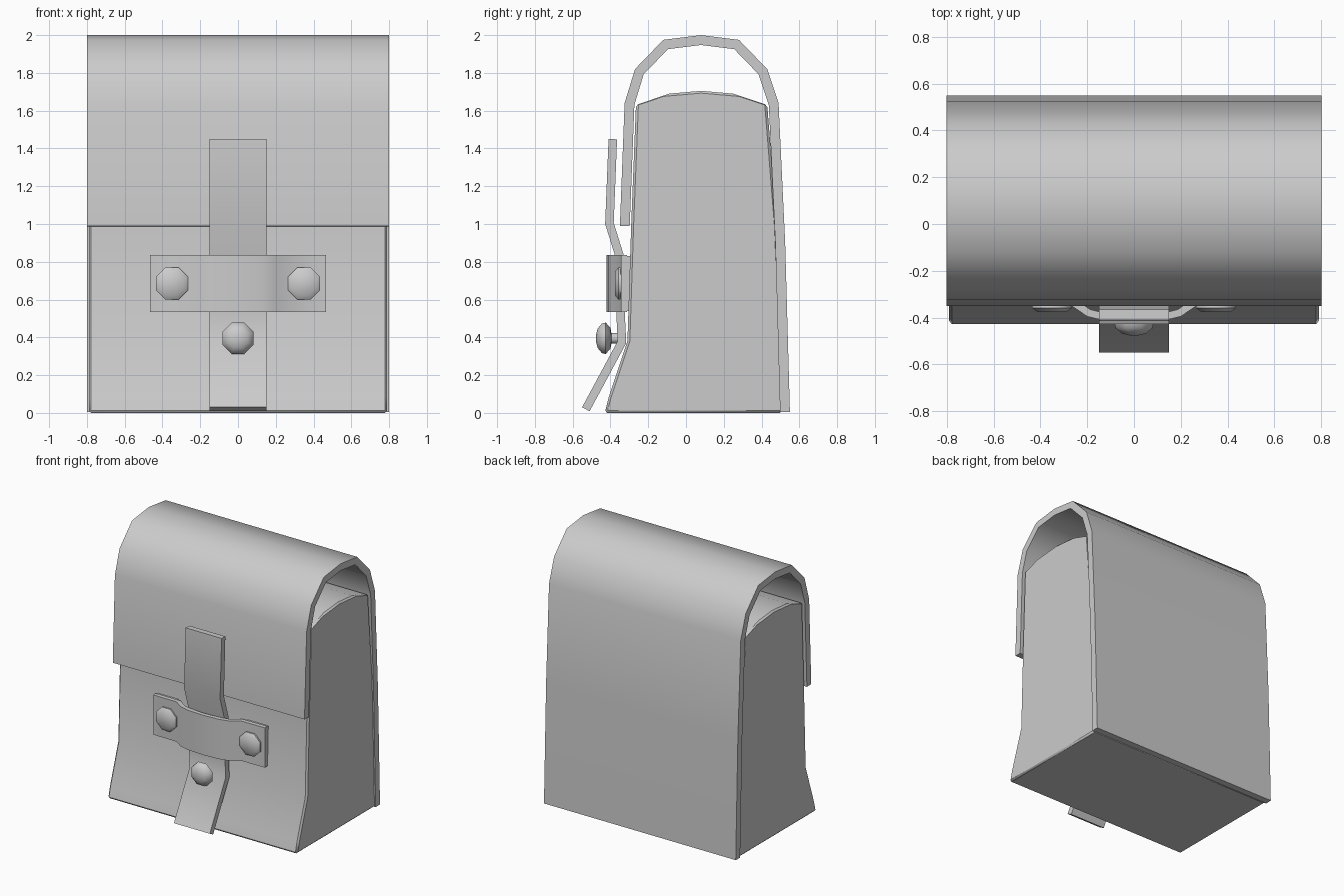
import bpy, bmesh, math
from mathutils import Vector

if "Cube" in bpy.data.objects:
    bpy.data.objects.remove(bpy.data.objects["Cube"])


def finish(name, bm, angle=40, bevel=0):
    bmesh.ops.remove_doubles(bm, verts=bm.verts, dist=0.0005)
    bmesh.ops.recalc_face_normals(bm, faces=bm.faces)
    me = bpy.data.meshes.new(name)
    bm.to_mesh(me)
    bm.free()
    ob = bpy.data.objects.new(name, me)
    bpy.context.collection.objects.link(ob)
    if bevel:
        m = ob.modifiers.new("soft_edges", 'BEVEL')
        m.width, m.segments, m.limit_method = bevel, 1, 'ANGLE'
        m.angle_limit = math.radians(60)
    bpy.ops.object.select_all(action='DESELECT')
    ob.select_set(True)
    bpy.context.view_layer.objects.active = ob
    bpy.ops.object.shade_smooth_by_angle(angle=math.radians(angle))
    return ob


def slab(name, side_a, side_b, place, lo, hi, bevel=0):
    """Solid between two matching 2D lines, extruded from lo to hi."""
    bm = bmesh.new()
    rows = [[bm.verts.new(place(p, w)) for p, w in ((a, lo), (a, hi), (b, hi), (b, lo))]
            for a, b in zip(side_a, side_b)]
    for r, s in zip(rows, rows[1:]):
        for i in range(4):
            j = (i + 1) % 4
            bm.faces.new((r[i], r[j], s[j], s[i]))
    bm.faces.new(rows[0])
    bm.faces.new(rows[-1])
    return finish(name, bm, bevel=bevel)


def offset(path, t):
    """Shift a 2D line sideways by t, for sheet thickness."""
    pts = [Vector(p) for p in path]
    out = []
    for i, p in enumerate(pts):
        d1 = (p - pts[i - 1]).normalized() if i else (pts[1] - p).normalized()
        d2 = (pts[i + 1] - p).normalized() if i < len(pts) - 1 else d1
        n1, n2 = Vector((-d1.y, d1.x)), Vector((-d2.y, d2.x))
        n = (n1 + n2).normalized()
        out.append(p + n * (t / n.dot(n1)))
    return out


def lathe(name, profile, x, z, sides=8):
    """Turned part around the y axis; profile is (radius, y)."""
    bm = bmesh.new()
    rings = []
    for r, y in profile:
        ring = []
        for k in range(sides):
            a = math.tau * (k + 0.5) / sides
            ring.append(bm.verts.new((x + r * math.cos(a), y, z + r * math.sin(a))))
        rings.append(ring)
    for r, s in zip(rings, rings[1:]):
        for i in range(sides):
            j = (i + 1) % sides
            bm.faces.new((r[i], r[j], s[j], s[i]))
    bm.faces.new(rings[0])
    bm.faces.new(rings[-1])
    return finish(name, bm, angle=50)


def along_x(p, w):
    return (w, p[0], p[1])


def along_z(p, w):
    return (p[0], p[1], w)


# Pouch body: front line and back line, flared at the bottom, domed on top
front = [(-0.43, 0), (-0.41, 0.08), (-0.31, 0.38), (-0.29, 1.0),
         (-0.265, 1.63), (-0.09, 1.69), (0.08, 1.705)]
back = [(0.51, 0), (0.51, 0.08), (0.505, 0.38), (0.48, 1.0),
        (0.43, 1.63), (0.25, 1.69), (0.08, 1.705)]
slab("pouch_body", front, back, along_x, -0.79, 0.79, bevel=0.012)

# Back panel and flap in one bent sheet
flap = [(0.55, 0.005), (0.525, 0.9), (0.49, 1.64), (0.43, 1.82), (0.28, 1.975), (0.08, 2.0),
        (-0.12, 1.975), (-0.27, 1.82), (-0.325, 1.64), (-0.35, 0.99)]
slab("back_and_flap", flap, offset(flap, 0.052), along_x, -0.8, 0.8)

# Closing strap, kicked out at its lower end
strap = [(-0.41, 1.45), (-0.428, 1.0), (-0.375, 0.83), (-0.37, 0.55), (-0.362, 0.38), (-0.55, 0.03)]
slab("closing_strap", strap, offset(strap, 0.045), along_x, -0.15, 0.15)

# Keeper band arched over the strap
half = [(0.465, -0.345), (0.27, -0.347), (0.2, -0.395), (0.13, -0.412)]
band = [(-x, y) for x, y in half] + [(0, -0.42)] + half[::-1]
slab("keeper_band", band, offset(band, 0.032), along_z, 0.535, 0.835)
for s in (-1, 1):
    # Pads fill the small gap between band ends and body
    pad = [(s * 0.29, -0.34), (s * 0.46, -0.34)]
    slab("band_pad", pad, [(x, -0.295) for x, y in pad], along_z, 0.54, 0.83)
    # Rivets
    lathe("rivet", [(0.09, -0.33), (0.092, -0.358), (0.068, -0.376)], s * 0.35, 0.685)

# Button stud on the strap
lathe("button_stud", [(0.03, -0.32), (0.03, -0.395), (0.06, -0.4), (0.09, -0.425),
                      (0.085, -0.445), (0.055, -0.468), (0.02, -0.476)], 0, 0.395)
